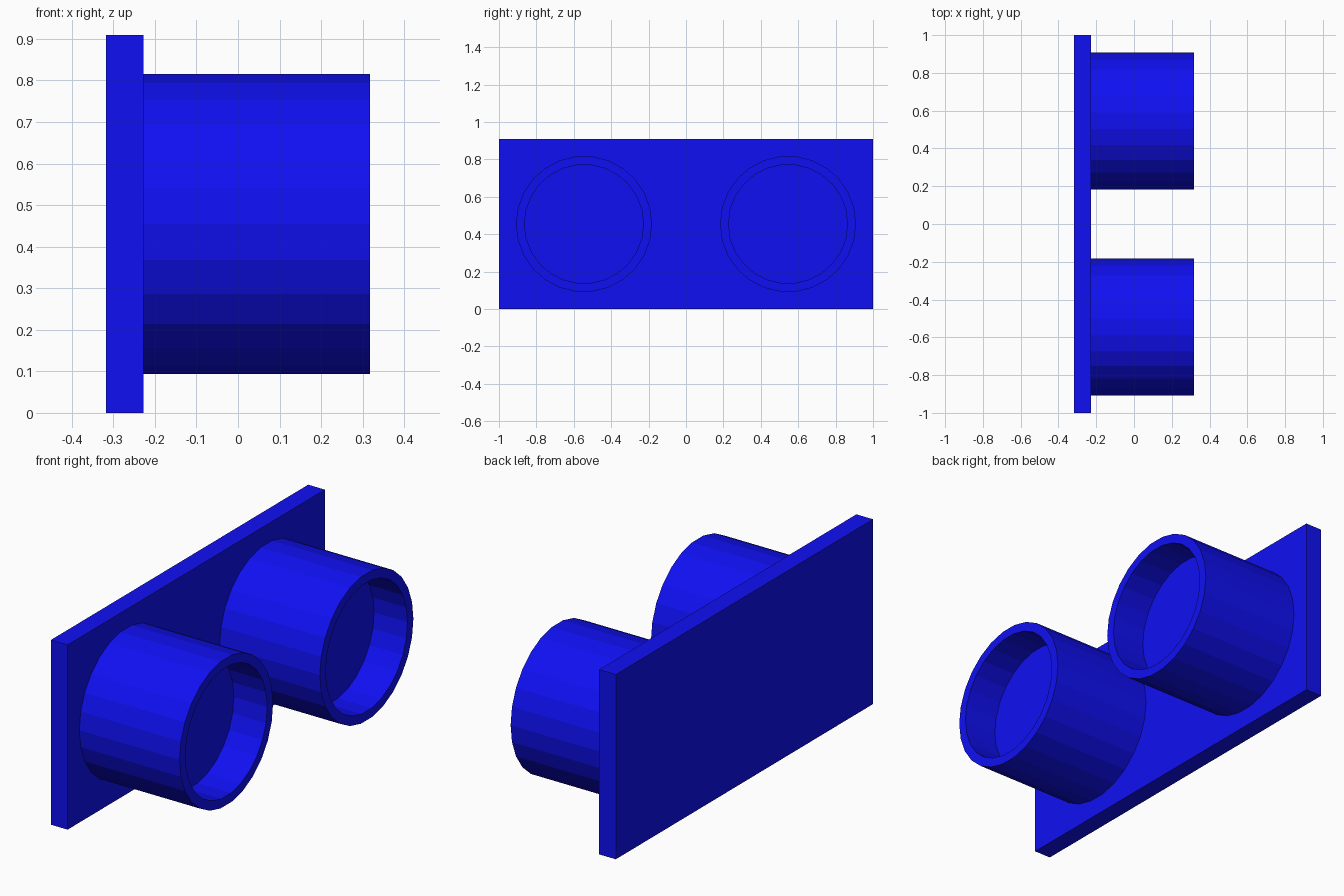
import bpy, bmesh
from math import cos, sin, tau

if "Cube" in bpy.data.objects:
    bpy.data.objects.remove(bpy.data.objects["Cube"])

U = 1 / 11          # model unit
SIDES = 26

blue = bpy.data.materials.new("blue")
blue.diffuse_color = (0.005, 0.005, 0.9, 1)
blue.use_nodes = True
blue.node_tree.nodes["Principled BSDF"].inputs["Base Color"].default_value = blue.diffuse_color


def finish(name, bm):
    bmesh.ops.recalc_face_normals(bm, faces=bm.faces)
    mesh = bpy.data.meshes.new(name)
    bm.to_mesh(mesh)
    bm.free()
    mesh.materials.append(blue)
    obj = bpy.data.objects.new(name, mesh)
    bpy.context.collection.objects.link(obj)
    return obj


# Upright back plate
bm = bmesh.new()
bmesh.ops.create_cube(bm, size=1)
bmesh.ops.scale(bm, vec=(U, 22 * U, 10 * U), verts=bm.verts)
bmesh.ops.translate(bm, vec=(-3 * U, 0, 5 * U), verts=bm.verts)
finish("back_plate", bm)


# Round socket: outer wall, rim, shallow recess with a flat floor
def socket(name, y):
    profile = [(-2.5, 4), (3.5, 4), (3.5, 3.5), (1.5, 3.5)]   # (x, radius)
    bm = bmesh.new()
    rings = [[bm.verts.new((x * U,
                            y + r * U * cos(tau * i / SIDES),
                            5 * U + r * U * sin(tau * i / SIDES)))
              for i in range(SIDES)] for x, r in profile]
    for a, b in zip(rings, rings[1:]):
        for i in range(SIDES):
            j = (i + 1) % SIDES
            bm.faces.new((a[i], a[j], b[j], b[i]))
    bm.faces.new(rings[0])
    bm.faces.new(rings[-1])
    finish(name, bm)


for name, side in (("left_socket", -1), ("right_socket", 1)):
    socket(name, side * 6 * U)
